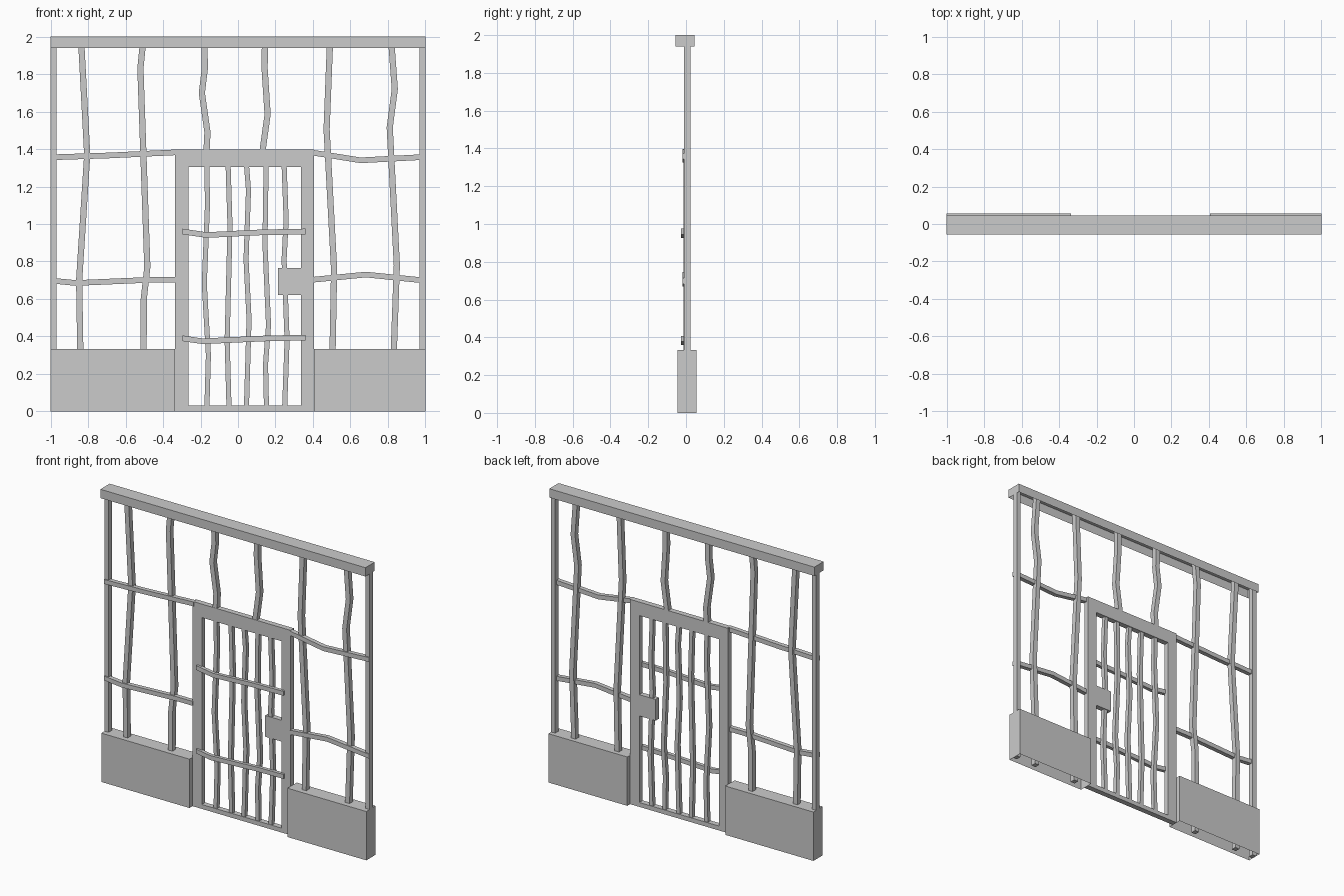
import bpy, bmesh

if "Cube" in bpy.data.objects:
    bpy.data.objects.remove(bpy.data.objects["Cube"])


def finish(name, bm):
    bmesh.ops.recalc_face_normals(bm, faces=bm.faces[:])
    me = bpy.data.meshes.new(name)
    bm.to_mesh(me)
    bm.free()
    ob = bpy.data.objects.new(name, me)
    bpy.context.collection.objects.link(ob)
    return ob


def box(name, x, y, z, open_bottom=False):
    bm = bmesh.new()
    bmesh.ops.create_cube(bm, size=1)
    for v in bm.verts:
        v.co = [r[0] + (c + 0.5) * (r[1] - r[0]) for c, r in zip(v.co, (x, y, z))]
    if open_bottom:
        low = [f for f in bm.faces if f.normal.z < -0.5]
        bmesh.ops.delete(bm, geom=low, context='FACES_ONLY')
    return finish(name, bm)


def bar(name, pts, width, y, upright=True):
    """Crooked square bar swept through (x, z) points."""
    bm = bmesh.new()
    h = width / 2
    rings = []
    for x, z in pts:
        ring = []
        for s, d in ((-h, y[0]), (h, y[0]), (h, y[1]), (-h, y[1])):
            ring.append(bm.verts.new((x + s, d, z) if upright else (x, d, z + s)))
        rings.append(ring)
    for a, b in zip(rings, rings[1:]):
        for i in range(4):
            j = (i + 1) % 4
            bm.faces.new((a[i], a[j], b[j], b[i]))
    bm.faces.new(rings[0])
    bm.faces.new(rings[-1])
    return finish(name, bm)


# Top beam and side base blocks, hollow underneath
box("top_beam", (-1, 1), (-0.055, 0.045), (1.94, 2), True)
box("base_left", (-1, -0.335), (-0.045, 0.055), (0, 0.333), True)
box("base_right", (0.405, 1), (-0.045, 0.055), (0, 0.333), True)

# Straight end posts
BAR_Y = (-0.01, 0.025)
for name, x in (("end_post_left", (-1, -0.97)), ("end_post_right", (0.97, 1))):
    box(name, x, BAR_Y, (0, 1.99))

# Crooked wall uprights
uprights = [
    [(-.842, 0), (-.842, .33), (-.848, .70), (-.805, 1.37), (-.838, 1.99)],
    [(-.505, 0), (-.503, .60), (-.484, .77), (-.521, 1.83), (-.505, 1.99)],
    [(-.168, 1.39), (-.163, 1.49), (-.193, 1.70), (-.177, 1.83), (-.18, 1.99)],
    [(.131, 1.39), (.158, 1.585), (.142, 1.83), (.144, 1.99)],
    [(.504, 0), (.505, .33), (.513, .757), (.473, 1.505), (.492, 1.99)],
    [(.831, 0), (.832, .33), (.848, .78), (.81, 1.515), (.837, 1.72), (.817, 1.99)],
]
for i, p in enumerate(uprights):
    bar(f"wall_upright_{i + 1}", p, 0.033, BAR_Y)

# Crooked wall rails
rails = [
    [(-1, 1.356), (-.687, 1.366), (-.323, 1.383)],
    [(.404, 1.38), (.655, 1.34), (1, 1.358)],
    [(-1, .698), (-.864, .685), (-.447, .703), (-.33, .703)],
    [(.404, .703), (.682, .73), (1, .698)],
]
for i, p in enumerate(rails):
    bar(f"wall_rail_{i + 1}", p, 0.03, (-0.018, 0.012), False)

# Door frame: rectangular ring with thickness
bm = bmesh.new()
loops = []
for y in (-0.012, 0.025):
    for x0, x1, z0, z1 in ((-.335, .405, 0, 1.397), (-.265, .335, .03, 1.305)):
        loops.append([bm.verts.new((x, y, z)) for x, z in
                      ((x0, z0), (x1, z0), (x1, z1), (x0, z1))])
fo, fi, bo, bi = loops
for a, b in ((fo, fi), (bo, bi), (fo, bo), (fi, bi)):
    for i in range(4):
        j = (i + 1) % 4
        bm.faces.new((a[i], a[j], b[j], b[i]))
finish("door_frame", bm)

# Lock box
box("door_lock", (.213, .34), (-0.0115, 0.0245), (.62, .765))

# Crooked door bars
door_bars = [
    [(-.166, .02), (-.158, .30), (-.18, .68), (-.163, 1.10), (-.166, 1.32)],
    [(-.048, .02), (-.058, .38), (-.045, .89), (-.043, 1.0), (-.053, 1.32)],
    [(.045, .02), (.059, .49), (.043, .81), (.056, 1.18), (.045, 1.32)],
    [(.152, .02), (.147, .25), (.163, .46), (.144, .89), (.15, 1.32)],
    [(.249, .02), (.262, .38), (.246, .81), (.257, 1.02), (.246, 1.32)],
]
for i, p in enumerate(door_bars):
    bar(f"door_bar_{i + 1}", p, 0.027, (-0.008, 0.02))

# Crooked door rails
door_rails = [
    [(-.297, .96), (-.168, .941), (.115, .955), (.361, .96)],
    [(-.297, .39), (-.19, .374), (.168, .39), (.361, .393)],
]
for i, p in enumerate(door_rails):
    bar(f"door_rail_{i + 1}", p, 0.03, (-0.027, -0.003), False)
